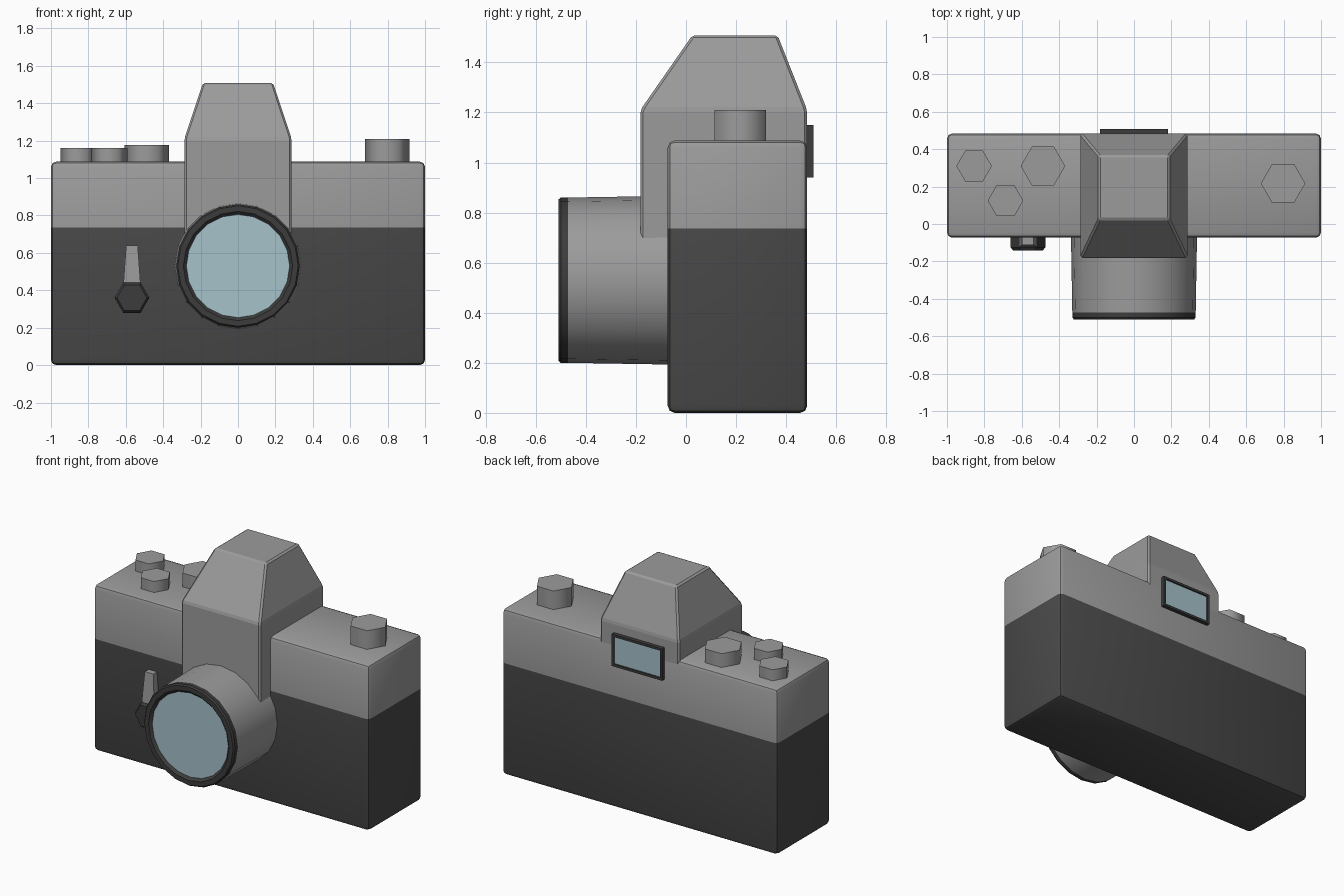
import bpy, bmesh, math
from mathutils import Vector, Matrix

if "Cube" in bpy.data.objects:
    bpy.data.objects.remove(bpy.data.objects["Cube"])


def material(name, rgb):
    m = bpy.data.materials.new(name)
    m.diffuse_color = (*rgb, 1)
    m.use_nodes = True
    m.node_tree.nodes["Principled BSDF"].inputs["Base Color"].default_value = m.diffuse_color
    return m


GREY = material("mid grey metal", (0.33, 0.33, 0.33))
DARK = material("dark grip", (0.068, 0.068, 0.068))
TRIM = material("black trim", (0.045, 0.045, 0.045))
GLASS = material("pale blue glass", (0.38, 0.54, 0.60))


def finish(bm, name, mats, smooth=None):
    bmesh.ops.recalc_face_normals(bm, faces=bm.faces[:])
    me = bpy.data.meshes.new(name)
    bm.to_mesh(me)
    bm.free()
    for m in mats:
        me.materials.append(m)
    ob = bpy.data.objects.new(name, me)
    bpy.context.collection.objects.link(ob)
    if smooth:
        bpy.ops.object.select_all(action='DESELECT')
        ob.select_set(True)
        bpy.context.view_layer.objects.active = ob
        bpy.ops.object.shade_smooth_by_angle(angle=math.radians(smooth))
    return ob


def loft(rings, caps=True):
    """Join rings of points into a skin, optionally capped at both ends."""
    bm = bmesh.new()
    vs = [[bm.verts.new(p) for p in r] for r in rings]
    n = len(rings[0])
    for a, b in zip(vs, vs[1:]):
        for i in range(n):
            j = (i + 1) % n
            bm.faces.new((a[i], a[j], b[j], b[i]))
    if caps:
        bm.faces.new(vs[0])
        bm.faces.new(vs[-1])
    return bm


def rect(x0, x1, y0, y1, z):
    return [(x0, y0, z), (x1, y0, z), (x1, y1, z), (x0, y1, z)]


def circle(r, n, d, axis, cx, c2):
    """Polygon facing z (c2 = y) or facing y (c2 = z), at depth d."""
    pts = []
    for i in range(n):
        a = 2 * math.pi * i / n
        u, v = cx + r * math.cos(a), c2 + r * math.sin(a)
        pts.append((u, v, d) if axis == 'z' else (u, d, v))
    return pts


def bevel(bm, width, segs):
    bmesh.ops.bevel(bm, geom=bm.edges[:], offset=width, segments=segs,
                    profile=0.5, affect='EDGES')


# Body: rounded box, dark grip below the split and metal above
bm = loft([rect(-1, 1, -0.073, 0.484, z) for z in (0, 1.088)])
bevel(bm, 0.028, 2)
bmesh.ops.bisect_plane(bm, geom=bm.verts[:] + bm.edges[:] + bm.faces[:],
                       plane_co=(0, 0, 0.736), plane_no=(0, 0, 1))
for f in bm.faces:
    f.material_index = 1 if f.calc_center_median().z < 0.736 else 0
finish(bm, "camera_body", [GREY, DARK], 40)

# Prism housing: straight block with tapered roof
bm = loft([rect(-0.286, 0.286, -0.181, 0.483, 0.58),
           rect(-0.286, 0.286, -0.181, 0.483, 1.212),
           rect(-0.188, 0.188, 0.025, 0.366, 1.508)])
bevel(bm, 0.01, 1)
finish(bm, "prism_housing", [GREY])

# Lens: barrel, black front ring and glass
LZ, N = 0.53, 20


def lens_part(name, profile, mat, caps):
    bm = loft([circle(r, N, y, 'y', 0, LZ) for r, y in profile], caps)
    finish(bm, name, [mat], 35)


lens_part("lens_barrel", [(0.337, -0.06), (0.330, -0.472)], GREY, True)
lens_part("lens_ring", [(0.330, -0.472), (0.330, -0.500), (0.322, -0.510),
                        (0.292, -0.510), (0.272, -0.490)], TRIM, False)
bm = bmesh.new()
bm.faces.new([bm.verts.new(p) for p in circle(0.276, N, -0.494, 'y', 0, LZ)])
bmesh.ops.recalc_face_normals(bm, faces=bm.faces[:])
bm.faces.ensure_lookup_table()
bmesh.ops.extrude_face_region(bm, geom=bm.faces[:])
for v in list(bm.verts)[N:]:
    v.co.y += 0.008
finish(bm, "lens_glass", [GLASS])

# Hexagonal dials and buttons on the top plate
for name, x, y, r, top in (("shutter_button", -0.855, 0.31, 0.095, 1.16),
                           ("counter_dial", -0.687, 0.125, 0.095, 1.16),
                           ("speed_dial", -0.487, 0.31, 0.119, 1.178),
                           ("rewind_knob", 0.797, 0.217, 0.119, 1.21)):
    bm = loft([circle(r, 6, z, 'z', x, y) for z in (1.07, top)])
    finish(bm, name, [GREY], 65)

# Timer lever: dark hexagonal pivot with a tapered grey arm
bm = loft([circle(r, 6, y, 'y', -0.567, 0.36)
           for r, y in ((0.093, -0.06), (0.093, -0.125), (0.08, -0.141))])
finish(bm, "timer_pivot", [TRIM])
bm = loft([rect(-0.615, -0.519, -0.125, -0.06, 0.40),
           rect(-0.598, -0.536, -0.112, -0.06, 0.64)])
finish(bm, "timer_lever", [GREY])

# Viewfinder on the back: black frame with inset glass
bm = loft([[(x, y, z) for x, z in ((-0.183, 0.94), (0.183, 0.94),
                                   (0.183, 1.149), (-0.183, 1.149))]
           for y in (0.46, 0.509)])
bmesh.ops.recalc_face_normals(bm, faces=bm.faces[:])
back = max(bm.faces, key=lambda f: f.calc_center_median().y)
bmesh.ops.inset_individual(bm, faces=[back], thickness=0.022)
bmesh.ops.inset_individual(bm, faces=[back], thickness=0.002, depth=-0.008)
back.material_index = 1
finish(bm, "viewfinder_window", [TRIM, GLASS])
